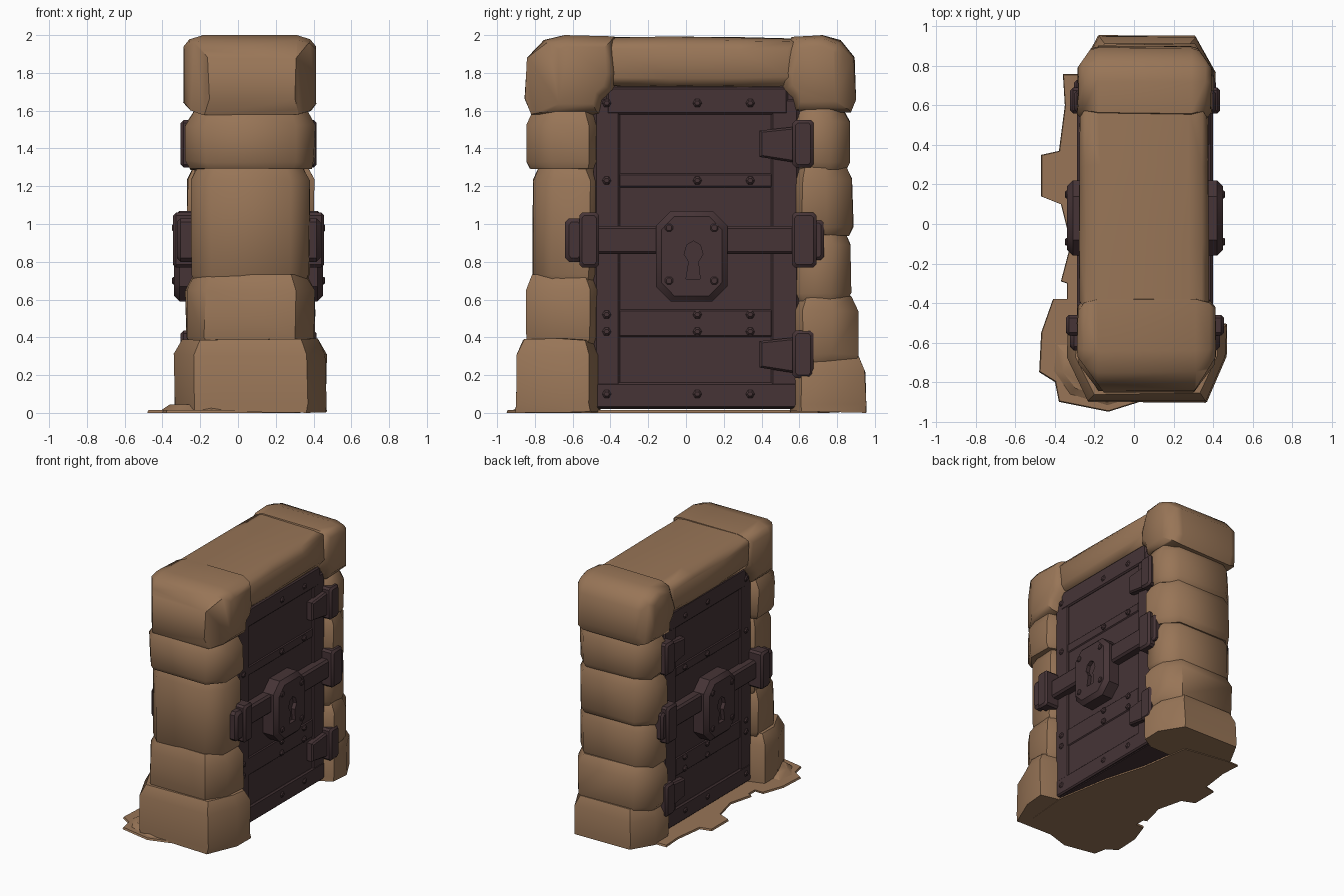
import bpy, bmesh, math, random
from mathutils import Vector

random.seed(4)
if "Cube" in bpy.data.objects:
    bpy.data.objects.remove(bpy.data.objects["Cube"], do_unlink=True)


def material(name, rgb):
    m = bpy.data.materials.new(name)
    m.use_nodes = True
    m.diffuse_color = (*rgb, 1)
    bsdf = next(n for n in m.node_tree.nodes if n.type == "BSDF_PRINCIPLED")
    bsdf.inputs["Base Color"].default_value = (*rgb, 1)
    return m


STONE = material("sandy_stone", (0.314, 0.178, 0.095))
IRON = material("dark_iron", (0.061, 0.034, 0.037))
MID = 0.056      # x of the door's central plane


def loft(name, profile, axis, stations, mat, jitter=0.0, angle=35, trims=()):
    """Closed profile swept along an axis; stations are (position, inset).
    Trims are (point, normal) planes that chisel corners off."""
    bm = bmesh.new()
    us, vs = zip(*profile)
    cu, cv = (min(us) + max(us)) / 2, (min(vs) + max(vs)) / 2
    hu, hv = (max(us) - min(us)) / 2, (max(vs) - min(vs)) / 2
    rings = []
    for t, inset in stations:
        ring = []
        for u, v in profile:
            a = cu + (u - cu) * (1 - inset / hu)
            b = cv + (v - cv) * (1 - inset / hv)
            co = Vector((t, a, b)) if axis == "x" else Vector((a, b, t))
            co += Vector(random.uniform(-jitter, jitter) for _ in range(3))
            co.z = min(max(co.z, 0), 2)
            ring.append(bm.verts.new(co))
        rings.append(ring)
    n = len(profile)
    for r, s in zip(rings, rings[1:]):
        for i in range(n):
            j = (i + 1) % n
            bm.faces.new((r[i], r[j], s[j], s[i]))
    bm.faces.new(rings[0])
    bm.faces.new(rings[-1])
    for point, normal in trims:
        cut = bmesh.ops.bisect_plane(bm, geom=bm.verts[:] + bm.edges[:] + bm.faces[:],
                                     plane_co=point, plane_no=normal, clear_outer=True)
        rim = [e for e in cut["geom_cut"] if isinstance(e, bmesh.types.BMEdge)]
        bmesh.ops.holes_fill(bm, edges=rim)
    bmesh.ops.recalc_face_normals(bm, faces=bm.faces)
    me = bpy.data.meshes.new(name)
    bm.to_mesh(me)
    bm.free()
    me.materials.append(mat)
    ob = bpy.data.objects.new(name, me)
    bpy.context.collection.objects.link(ob)
    bpy.ops.object.select_all(action="DESELECT")
    ob.select_set(True)
    bpy.context.view_layer.objects.active = ob
    bpy.ops.object.shade_smooth_by_angle(angle=math.radians(angle))
    return ob


def rect(u0, u1, v0, v1, c=0.0):
    """Rectangle, with corners cut by c if given."""
    if not c:
        return [(u0, v0), (u1, v0), (u1, v1), (u0, v1)]
    return [(u0 + c, v0), (u1 - c, v0), (u1, v0 + c), (u1, v1 - c),
            (u1 - c, v1), (u0 + c, v1), (u0, v1 - c), (u0, v0 + c)]


# Pillar stones, stacked: bottom, top, outer y, half width in x, corner cut in y
def pillar(name, inner, side, stones):
    for k, (z0, z1, outer, half, deep) in enumerate(stones):
        x0, x1 = 0.065 - half, 0.065 + half
        o, i = side * outer, side * inner
        shoulder, edge, tuck = o - deep * side, i + 0.06 * side, half - 0.23
        prof = [(x0 + tuck, i), (x1 - tuck, i), (x1, edge), (x1, shoulder),
                (x1 - 0.10, o), (x0 + 0.10, o), (x0, shoulder), (x0, edge)]
        low = 0 if k == 0 else 0.02
        sta = [(z0, low), (z0 + 0.04, 0), (z1 - 0.08, 0), (z1, 0.04)]
        loft(f"{name}_stone_{k + 1}", prof, "z", sta, STONE, 0.006, 50)


pillar("front_pillar", 0.45, -1, [(0.004, 0.39, 0.90, 0.40, 0.23), (0.36, 0.73, 0.85, 0.34, 0.14),
                                  (0.69, 1.31, 0.81, 0.312, 0.10), (1.29, 1.60, 0.845, 0.34, 0.14)])
pillar("back_pillar", 0.555, 1, [(0.004, 0.30, 0.95, 0.345, 0.18), (0.27, 0.62, 0.91, 0.34, 0.14),
                                 (0.59, 0.97, 0.87, 0.322, 0.10), (0.94, 1.32, 0.885, 0.335, 0.14),
                                 (1.29, 1.62, 0.865, 0.322, 0.10)])

# Corner stones and lintel, rounded towards both faces
front_corner = [(-0.46, 1.58), (-0.44, 1.66), (-0.38, 1.71), (-0.36, 1.80), (-0.38, 1.99),
                (-0.64, 2.0), (-0.75, 1.97), (-0.84, 1.88), (-0.855, 1.66), (-0.82, 1.58)]
back_corner = [(0.57, 1.59), (0.56, 1.66), (0.51, 1.71), (0.50, 1.80), (0.56, 1.99),
               (0.72, 2.0), (0.82, 1.97), (0.89, 1.88), (0.90, 1.66), (0.87, 1.59)]
lintel = [(-0.45, 1.72), (-0.1, 1.715), (0.3, 1.71), (0.60, 1.72),
          (0.60, 1.98), (0.3, 1.985), (-0.1, 1.99), (-0.45, 1.99)]
front_trims = [((0.41, -0.68, 0), (0.19, -0.12, 0)), ((-0.28, -0.68, 0), (-0.19, -0.14, 0))]
back_trims = [((0.385, 0.80, 0), (0.10, 0.07, 0)), ((-0.28, 0.80, 0), (-0.10, 0.07, 0))]
for name, prof, x0, x1, trims in (("front_corner_stone", front_corner, -0.285, 0.412, front_trims),
                                  ("back_corner_stone", back_corner, -0.285, 0.39, back_trims),
                                  ("lintel_stone", lintel, -0.275, 0.375, ())):
    loft(name, prof, "x", [(x0, 0.06), (x0 + 0.03, 0.02), (x0 + 0.10, 0),
                           (x1 - 0.10, 0), (x1 - 0.03, 0.02), (x1, 0.06)],
         STONE, 0.005, 50, trims)

# Ragged patch of ground
patch = [(-0.25, 0.76), (-0.36, 0.76), (-0.35, 0.60), (-0.38, 0.37), (-0.47, 0.35),
         (-0.47, 0.14), (-0.37, 0.10), (-0.32, -0.1), (-0.37, -0.29), (-0.34, -0.30),
         (-0.34, -0.38), (-0.41, -0.38), (-0.47, -0.55), (-0.48, -0.75), (-0.40, -0.80),
         (-0.38, -0.90), (-0.13, -0.95), (0.03, -0.90), (0.30, -0.80), (0.33, -0.45),
         (0.25, 0.0), (0.16, 0.3), (0.1, 0.7)]
loft("ground_patch", patch, "z", [(0, 0), (0.014, 0.005)], STONE)
mound = [(-0.40, -0.6), (-0.42, -0.74), (-0.33, -0.87), (-0.13, -0.93), (0.0, -0.89), (0, -0.6)]
loft("ground_mound", mound, "z", [(0.005, 0), (0.045, 0.06)], STONE)

# Door slab with rounded top corners
door = [(-0.49, 0.02), (0.60, 0.02), (0.60, 1.64), (0.58, 1.70), (0.53, 1.73),
        (-0.41, 1.73), (-0.47, 1.70), (-0.49, 1.64)]
loft("door_slab", door, "x", [(MID - 0.275, 0.01), (MID - 0.265, 0),
                              (MID + 0.265, 0), (MID + 0.275, 0.01)], IRON)

rivets = [(y, z) for z in (0.10, 0.43, 0.52, 1.23, 1.64) for y in (-0.42, 0.06, 0.34)]
keyhole = [(0.0, 0.71), (0.075, 0.71), (0.065, 0.80), (0.09, 0.84), (0.075, 0.89),
           (0.04, 0.91), (0.005, 0.89), (-0.01, 0.84), (0.015, 0.80)]

# Ironwork, the same on both faces of the door
for side, tag in ((1, "left"), (-1, "right")):
    def plate(name, prof, depth, bevel=0.012, base=0.22):
        return loft(f"{tag}_{name}", prof, "x",
                    [(MID + side * base, 0), (MID + side * (depth - bevel), 0),
                     (MID + side * depth, bevel)], IRON)

    for part, y0, y1, z0, z1, depth in (("top_rail", -0.42, 0.54, 1.58, 1.725, 0.289),
                                        ("bottom_rail", -0.48, 0.59, 0.025, 0.16, 0.289),
                                        ("lower_rail", -0.36, 0.46, 0.40, 0.55, 0.282),
                                        ("upper_rail", -0.36, 0.46, 1.19, 1.27, 0.282),
                                        ("front_stile", -0.485, -0.35, 0.03, 1.66, 0.286),
                                        ("back_stile", 0.45, 0.595, 0.03, 1.66, 0.286)):
        plate(part, rect(y0, y1, z0, z1), depth, 0.01)

    for k, (y, z) in enumerate(rivets):
        head = [(y + 0.024 * math.cos(a * math.pi / 3), z + 0.024 * math.sin(a * math.pi / 3))
                for a in range(6)]
        plate(f"rivet_{k + 1}", head, 0.299, 0.01, 0.26)

    # Hinges
    for part, z in (("lower_hinge", 0.31), ("upper_hinge", 1.425)):
        arm = [(0.39, z - 0.07), (0.58, z - 0.10), (0.58, z + 0.09), (0.39, z + 0.07)]
        plate(part + "_arm", arm, 0.325)
        plate(part + "_knuckle", rect(0.565, 0.675, z - 0.125, z + 0.125, 0.015), 0.36, 0.015)

    # Crossbar and its brackets
    plate("crossbar", rect(-0.58, 0.62, 0.84, 0.99), 0.345, 0.015)
    plate("front_bracket", rect(-0.565, -0.46, 0.77, 1.06, 0.015), 0.40, 0.015)
    plate("front_bar_end", rect(-0.64, -0.54, 0.80, 1.03, 0.02), 0.38, 0.02)
    plate("back_bracket", rect(0.56, 0.69, 0.77, 1.06, 0.015), 0.38, 0.015)
    plate("back_bar_end", rect(0.66, 0.73, 0.81, 1.02, 0.015), 0.36, 0.015)

    # Lock case with a cut keyhole
    lock = plate("lock_case", rect(-0.16, 0.22, 0.59, 1.07, 0.08), 0.395, 0.03)
    cutter = plate("keyhole_cutter", keyhole, 0.5, 0.001, 0.365)
    cutter.hide_render = True
    cut = lock.modifiers.new("keyhole", "BOOLEAN")
    cut.operation, cut.object, cut.solver = "DIFFERENCE", cutter, "EXACT"
    bpy.context.view_layer.objects.active = lock
    bpy.ops.object.modifier_apply(modifier=cut.name)
    bpy.data.objects.remove(cutter, do_unlink=True)
    for k, (y, z) in enumerate(((-0.09, 0.98), (0.15, 0.98), (-0.09, 0.70), (0.15, 0.70))):
        plate(f"lock_stud_{k + 1}", rect(y - 0.02, y + 0.02, z - 0.02, z + 0.02, 0.01),
              0.405, 0.006, 0.38)
